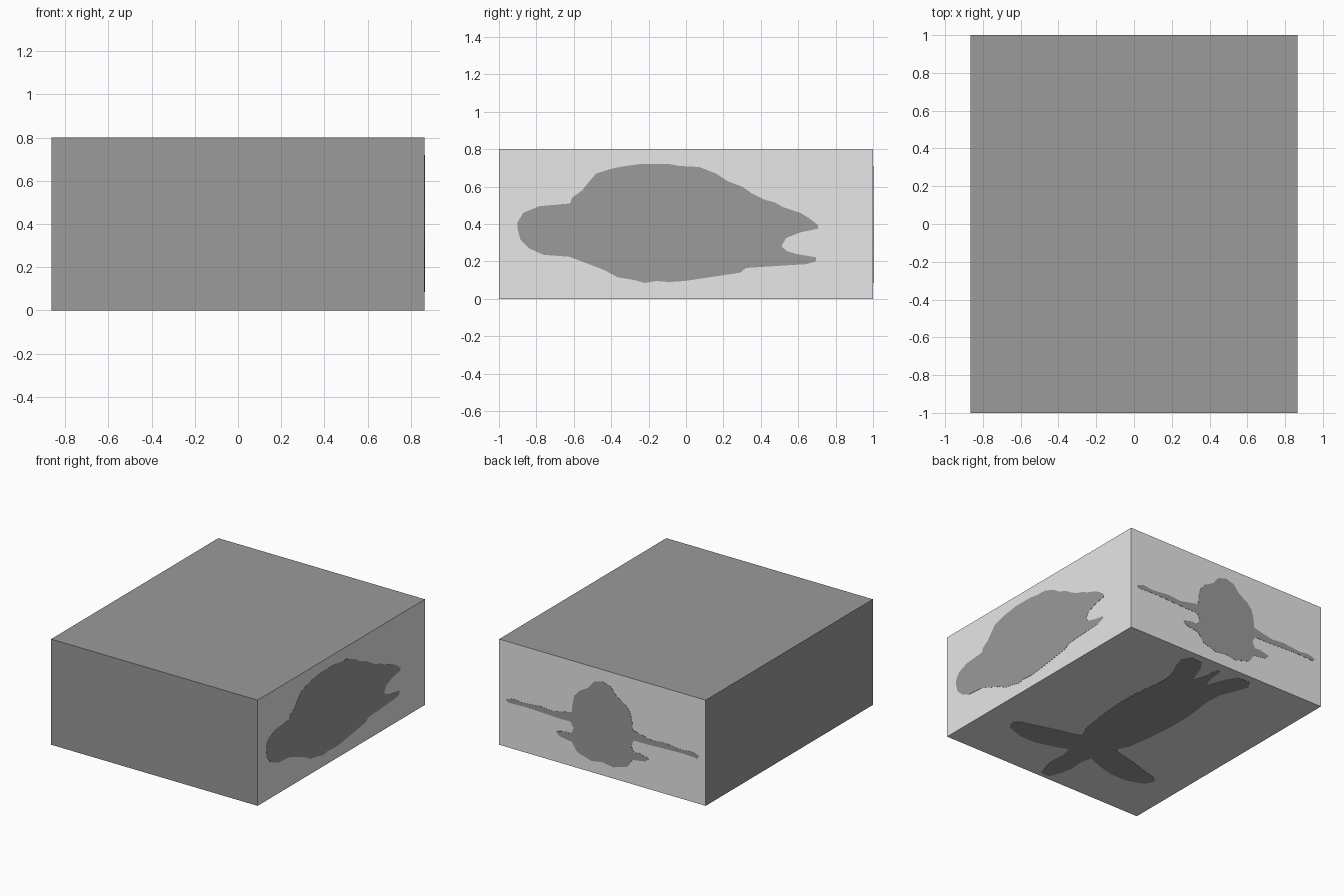
import bpy, bmesh
from mathutils import Vector

if "Cube" in bpy.data.objects:
    bpy.data.objects.remove(bpy.data.objects["Cube"])

W, D, H = 1.73, 2.0, 0.8      # box width, depth, height
T = 0.0015                    # how far the painted plates stand proud


def material(name, value):
    m = bpy.data.materials.new(name)
    m.diffuse_color = (value, value, value, 1)
    m.use_nodes = True
    m.node_tree.nodes["Principled BSDF"].inputs["Base Color"].default_value = m.diffuse_color
    return m


light = material("light_grey", 0.8)
dark = material("dark_grey", 0.325)


def add_object(name, bm, mats):
    mesh = bpy.data.meshes.new(name)
    bm.to_mesh(mesh)
    bm.free()
    for m in mats:
        mesh.materials.append(m)
    ob = bpy.data.objects.new(name, mesh)
    bpy.context.collection.objects.link(ob)
    return ob


def mirrored(half):
    """Close a half outline (starts and ends at 0) by mirroring it."""
    return half + [(-a, b) for a, b in reversed(half[1:-1])]


def plate(name, outline, place, normal):
    """Thin dark silhouette lying on one face of the box."""
    n = Vector(normal)
    bm = bmesh.new()
    face = bm.faces.new([bm.verts.new(Vector(place(a, b)) - n * T) for a, b in outline])
    extruded = bmesh.ops.extrude_face_region(bm, geom=[face])["geom"]
    moved = [v for v in extruded if isinstance(v, bmesh.types.BMVert)]
    bmesh.ops.translate(bm, verts=moved, vec=n * 2 * T)
    bmesh.ops.triangulate(bm, faces=[f for f in bm.faces if len(f.verts) > 4])
    bmesh.ops.recalc_face_normals(bm, faces=bm.faces)
    return add_object(name, bm, [dark])


# Box: right, back and bottom are light, the others dark
bm = bmesh.new()
bmesh.ops.create_cube(bm, size=1)
for v in bm.verts:
    v.co = (v.co.x * W, v.co.y * D, (v.co.z + 0.5) * H)
bm.normal_update()
for f in bm.faces:
    f.material_index = 0 if f.normal.x + f.normal.y - f.normal.z > 0.5 else 1
add_object("box", bm, [light, dark])

# Side silhouette (y, z) on the right face
side = [(-.90, .41), (-.87, .46), (-.785, .495), (-.62, .51), (-.61, .54), (-.555, .58),
        (-.515, .63), (-.48, .67), (-.40, .695), (-.355, .705), (-.25, .72), (-.09, .72),
        (-.03, .71), (.07, .705), (.16, .67), (.22, .63), (.30, .60), (.35, .565),
        (.42, .53), (.475, .515), (.52, .49), (.61, .46), (.66, .43), (.705, .395),
        (.705, .375), (.61, .355), (.535, .325), (.51, .28), (.54, .255), (.59, .24),
        (.695, .222), (.695, .20), (.64, .185), (.555, .18), (.32, .165), (.29, .14),
        (.125, .115), (-.01, .095), (-.09, .09), (-.16, .095), (-.22, .085), (-.275, .10),
        (-.365, .115), (-.44, .155), (-.505, .18), (-.545, .195), (-.625, .225),
        (-.76, .235), (-.84, .27), (-.885, .315), (-.90, .37)]
plate("right_silhouette", side, lambda a, b: (W / 2, a, b), (1, 0, 0))

# Front-on silhouette (x, z) on the back face
back = [(0, .71), (.07, .69), (.12, .63), (.19, .59), (.235, .54), (.25, .47), (.255, .41),
        (.42, .375), (.52, .385), (.67, .37), (.75, .38), (.81, .36), (.79, .34), (.65, .345),
        (.50, .34), (.38, .335), (.265, .335), (.24, .29), (.265, .245), (.31, .25),
        (.39, .23), (.36, .20), (.255, .185), (.21, .12), (.14, .10), (.09, .085), (0, .10)]
plate("back_silhouette", mirrored(back), lambda a, b: (a, D / 2, b), (0, 1, 0))

# Plan silhouette (x, y) on the underside
plan = [(0, -.97), (.04, -.96), (.07, -.87), (.09, -.78), (.08, -.67), (.10, -.585),
        (.20, -.625), (.34, -.665), (.48, -.665), (.61, -.62), (.65, -.55), (.61, -.51),
        (.50, -.48), (.37, -.44), (.24, -.41), (.155, -.38), (.20, -.28), (.225, -.11),
        (.245, .10), (.245, .30), (.215, .55), (.22, .66), (.275, .79), (.305, .88),
        (.27, .94), (.17, .94), (.12, .87), (.08, .76), (.06, .71), (.03, .80),
        (.015, .92), (0, .93)]
plate("bottom_silhouette", mirrored(plan), lambda a, b: (a, b, 0), (0, 0, -1))
